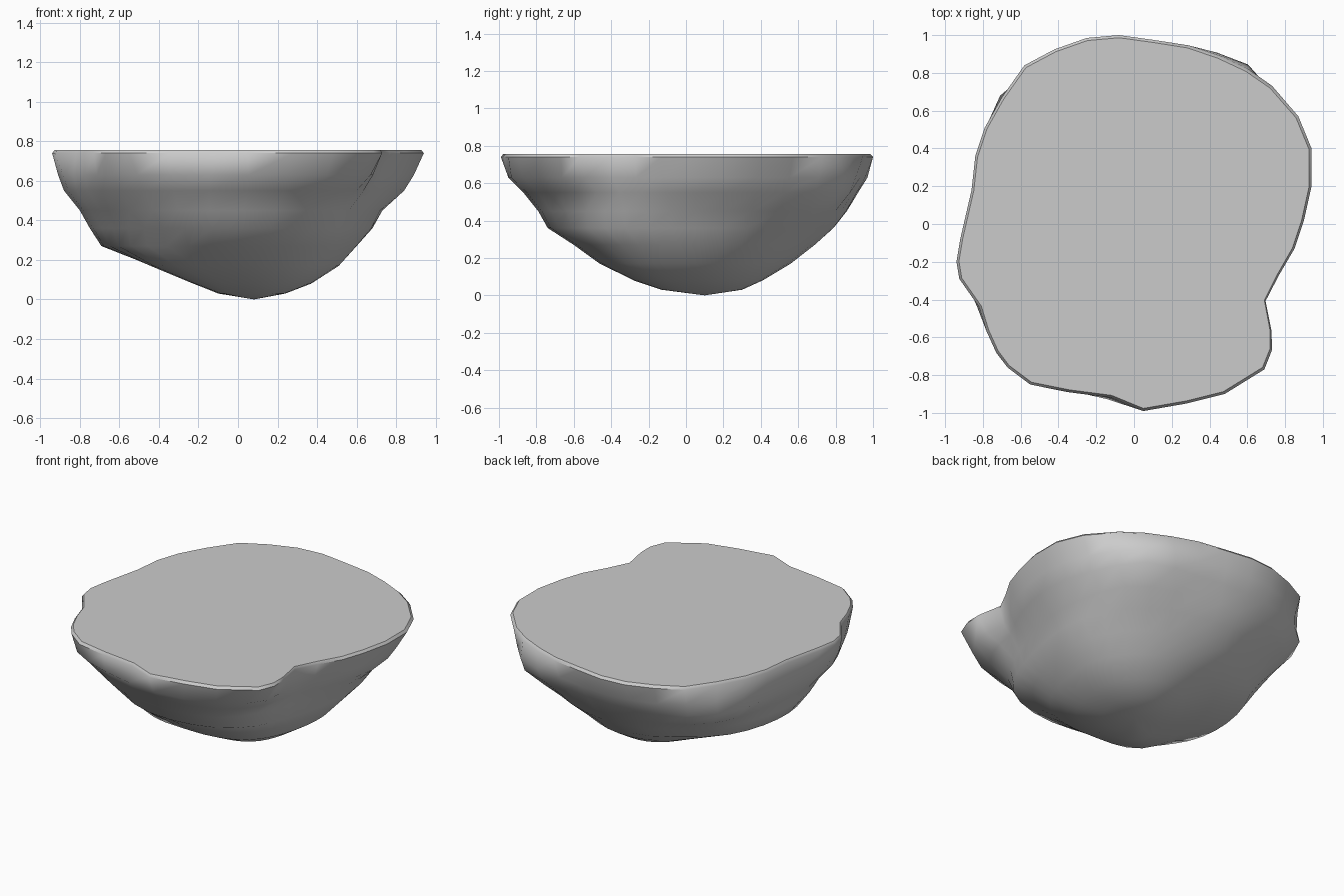
import bpy
import bmesh
import math
from mathutils import Vector

default_cube = bpy.data.objects.get("Cube")
if default_cube:
    bpy.data.objects.remove(default_cube)


def make_material(name, colour):
    material = bpy.data.materials.new(name)
    material.use_nodes = True
    material.diffuse_color = colour
    material.node_tree.nodes["Principled BSDF"].inputs["Base Color"].default_value = colour
    return material


# Rim outline, counter-clockwise
OUTLINE = [Vector(point) for point in (
    (.94, .2), (.94, .4), (.87, .57), (.73, .73), (.6, .82), (.45, .89),
    (.29, .945), (.1, .975), (-.08, 1), (-.25, .985), (-.42, .925), (-.58, .84),
    (-.7, .67), (-.79, .51), (-.84, .36), (-.86, .18), (-.92, -.08), (-.94, -.2),
    (-.925, -.29), (-.82, -.44), (-.78, -.57), (-.73, -.68), (-.67, -.76), (-.55, -.85),
    (-.35, -.89), (-.12, -.92), (.05, -.99), (.28, -.95), (.48, -.9), (.69, -.77),
    (.73, -.67), (.73, -.57), (.7, -.41), (.77, -.27), (.85, -.13), (.9, .02))]

# Underside levels: height, low x, high x, low y, high y
LEVELS = (
    (.74, -.94, .94, -.99, 1),
    (.63, -.91, .89, -.95, .97),
    (.55, -.88, .84, -.87, .92),
    (.45, -.8, .73, -.79, .86),
    (.36, -.75, .68, -.74, .79),
    (.27, -.69, .6, -.6, .69),
    (.17, -.43, .51, -.46, .56),
    (.08, -.22, .37, -.28, .41),
    (.03, -.1, .24, -.13, .3))

# Swellings and hollows: direction in degrees, height, angular spread, push
LUMPS = (
    (56, .58, 13, .08),
    (50, .45, 16, .05),
    (136, .52, 18, .08),
    (125, .32, 16, -.05),
    (-135, .15, 25, .09),
    (-130, .34, 20, -.06),
    (-125, .55, 14, -.02),
    (-45, .5, 14, -.05),
    (-28, .6, 9, -.05))


def smooth_loop(points):
    count = len(points)
    return [(points[i - 1] + points[i] * 2 + points[(i + 1) % count]) / 4
            for i in range(count)]


def fit_axis(values, low, high):
    start, end = min(values), max(values)
    return [low + (v - start) * (high - low) / (end - start) for v in values]


def lump_push(x, y, z):
    push = 0
    angle = math.degrees(math.atan2(y, x))
    for direction, height, spread, amount in LUMPS:
        turn = (angle - direction + 180) % 360 - 180
        push += amount * math.exp(-(turn / spread) ** 2 - ((z - height) / .09) ** 2)
    return push


def level_ring(mesh, points, level):
    z, left, right, front, back = level
    xs = fit_axis([p.x for p in points], left, right)
    ys = fit_axis([p.y for p in points], front, back)
    ring = []
    for x, y in zip(xs, ys):
        scale = 1 + lump_push(x, y, z) / math.hypot(x, y)
        ring.append(mesh.verts.new((x * scale, y * scale, z)))
    return ring


def bridge(mesh, upper, lower):
    count = len(upper)
    for i in range(count):
        j = (i + 1) % count
        mesh.faces.new((upper[j], upper[i], lower[i], lower[j]))


mesh = bmesh.new()

# Flat top with a narrow rim
top = [mesh.verts.new((p.x * .986, p.y * .986, .756)) for p in OUTLINE]
mesh.faces.new(top)

# Rock walls, softening the outline towards the bottom
points = OUTLINE
upper = top
for level in LEVELS:
    lower = level_ring(mesh, points, level)
    bridge(mesh, upper, lower)
    upper = lower
    for step in range(2):
        points = smooth_loop(points)

# Lowest point
tip = mesh.verts.new((.08, .1, 0))
for i, vertex in enumerate(upper):
    mesh.faces.new((upper[(i + 1) % len(upper)], vertex, tip))

bmesh.ops.recalc_face_normals(mesh, faces=mesh.faces)
data = bpy.data.meshes.new("rock_island")
mesh.to_mesh(data)
mesh.free()
data.materials.append(make_material("stone grey", (.6, .6, .6, 1)))

island = bpy.data.objects.new("rock_island", data)
bpy.context.collection.objects.link(island)
bpy.context.view_layer.objects.active = island
island.select_set(True)
bpy.ops.object.shade_smooth_by_angle(angle=math.radians(50))

# Keep the top perfectly flat in shading
for polygon in data.polygons:
    if polygon.normal.z > .99:
        polygon.use_smooth = False
